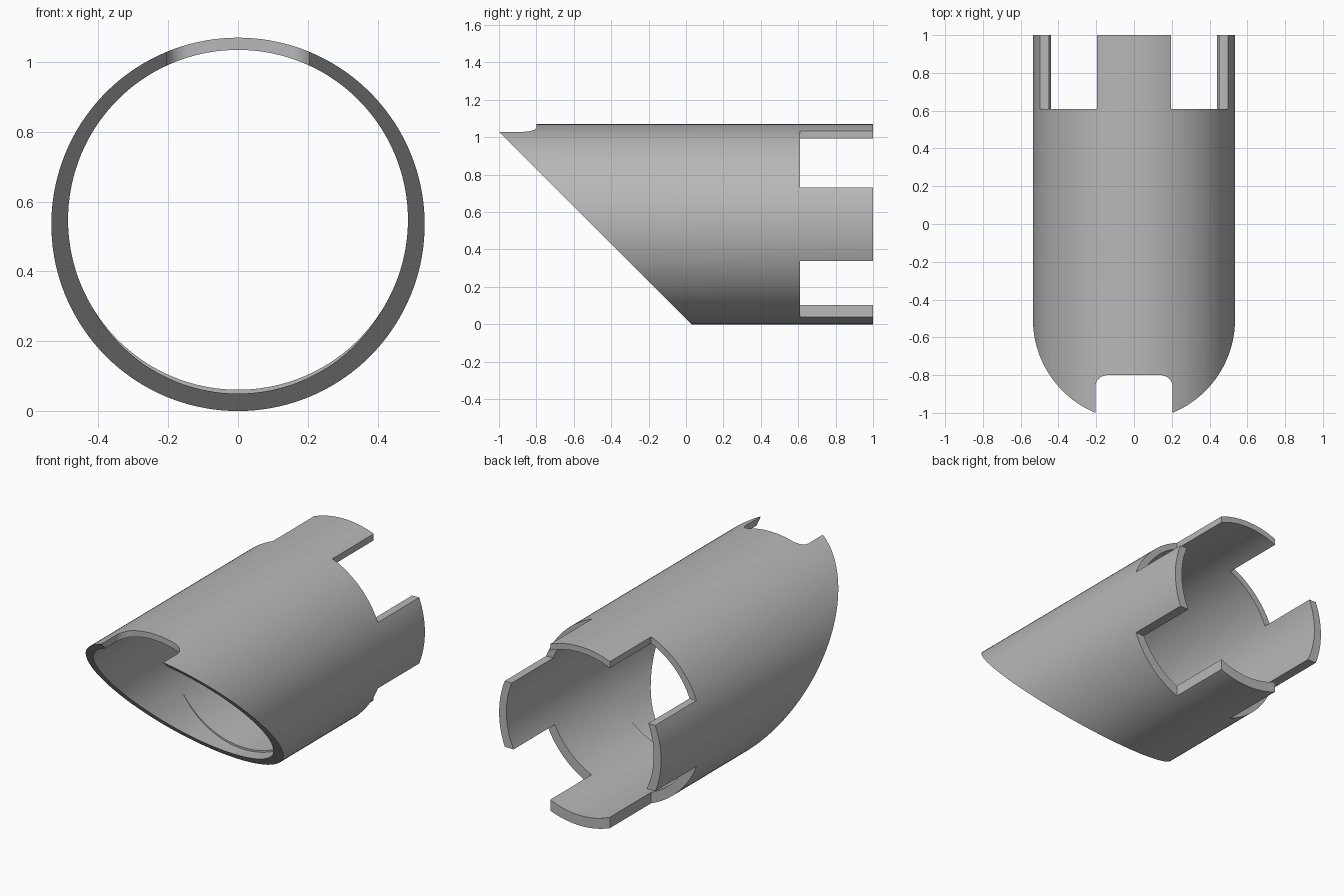
import bpy, bmesh, math
from mathutils import Vector

cube = bpy.data.objects.get("Cube")
if cube:
    bpy.data.objects.remove(cube, do_unlink=True)

R = 0.535          # outer radius and height of the axis
BORE = 0.487       # bore radius, set slightly above the axis
TAB = 0.197        # half width of the rear tabs

steel = bpy.data.materials.new("satin_grey")
steel.use_nodes = True
GREY = (0.48, 0.48, 0.48, 1)
steel.diffuse_color = GREY
steel.node_tree.nodes["Principled BSDF"].inputs["Base Color"].default_value = GREY


def prism(name, points, sweep):
    """Extrude a flat outline along a vector into a closed solid."""
    bm = bmesh.new()
    face = bm.faces.new([bm.verts.new(p) for p in points])
    new = bmesh.ops.extrude_face_region(bm, geom=[face])["geom"]
    bmesh.ops.translate(bm, vec=Vector(sweep),
                        verts=[v for v in new if isinstance(v, bmesh.types.BMVert)])
    bmesh.ops.recalc_face_normals(bm, faces=bm.faces)
    mesh = bpy.data.meshes.new(name)
    bm.to_mesh(mesh)
    bm.free()
    obj = bpy.data.objects.new(name, mesh)
    bpy.context.collection.objects.link(obj)
    return obj


def rod(name, radius, z, y0, y1, n=144):
    ring = [(radius * math.cos(math.tau * i / n), y0,
             z + radius * math.sin(math.tau * i / n)) for i in range(n)]
    return prism(name, ring, (0, y1 - y0, 0))


def box(name, x0, x1, y0, y1, z0, z1):
    return prism(name, [(x0, y0, z0), (x1, y0, z0), (x1, y1, z0), (x0, y1, z0)],
                 (0, 0, z1 - z0))


# Outer tube body
body = rod("tube_sleeve", R, R, -1.1, 1.0)
body.data.materials.append(steel)

# Eccentric bore and the shallow relief at the lower lip
cutters = [rod("bore_cutter", BORE, 0.548, -1.3, 1.2),
           rod("lip_relief_cutter", 0.475, 0.525, -1.25, 0.06)]

# Slanted front mouth
cutters.append(prism("mouth_cutter", [(-1, 0.33, -0.3), (-1, -1.47, 1.5),
                                      (-1, -2, 1.5), (-1, -2, -0.3)], (2, 0, 0)))

# Rear slots, leaving four tabs
for sx in (-1, 1):
    for sz in (-1, 1):
        xs = sorted((sx * TAB, sx * 0.8))
        zs = sorted((R + sz * TAB, R + sz * 0.8))
        cutters.append(box("slot_cutter", *xs, 0.61, 1.2, *zs))

# Front top notch with rounded inner corners
W, END, FILLET = 0.205, -0.8, 0.065
outline = [(-W, -1.4, 0.8), (W, -1.4, 0.8)]
for start, cx in ((0, W - FILLET), (90, FILLET - W)):
    for i in range(9):
        a = math.radians(start + i * 11.25)
        outline.append((cx + FILLET * math.cos(a), END - FILLET + FILLET * math.sin(a), 0.8))
cutters.append(prism("notch_cutter", outline, (0, 0, 0.5)))

# Carve the sleeve
bpy.context.view_layer.objects.active = body
for cutter in cutters:
    cutter.hide_render = True
    mod = body.modifiers.new("cut", "BOOLEAN")
    mod.operation = "DIFFERENCE"
    mod.solver = "EXACT"
    mod.object = cutter
    bpy.ops.object.modifier_apply(modifier=mod.name)
    bpy.data.objects.remove(cutter, do_unlink=True)

bpy.ops.object.select_all(action="DESELECT")
body.select_set(True)
bpy.ops.object.shade_smooth_by_angle(angle=math.radians(30))
